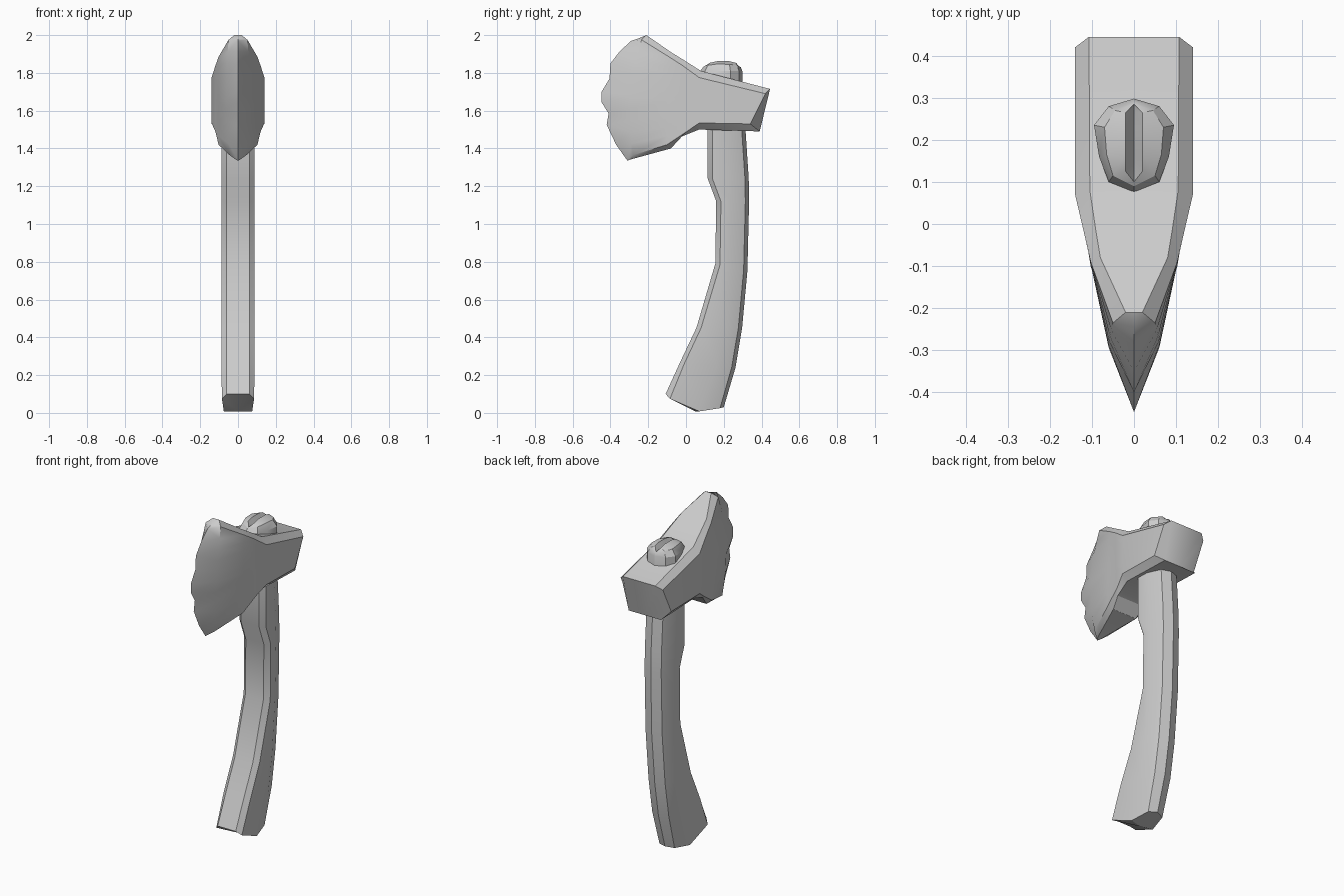
import bpy, bmesh, math

if "Cube" in bpy.data.objects:
    bpy.data.objects.remove(bpy.data.objects["Cube"])


def loft(name, rows, cap_start=False, cap_end=None, angle=28):
    """Skin equal-length half-section rows (x >= 0), then mirror across x."""
    bm = bmesh.new()
    grid = [[bm.verts.new(p) for p in row] for row in rows]
    for a, b in zip(grid, grid[1:]):
        for j in range(len(a) - 1):
            bm.faces.new((a[j], a[j + 1], b[j + 1], b[j]))
    if cap_start:
        bm.faces.new(grid[0])
    if cap_end:
        c = bm.verts.new(cap_end)
        for p, q in zip(grid[-1], grid[-1][1:]):
            bm.faces.new((p, q, c))
    bmesh.ops.remove_doubles(bm, verts=bm.verts[:], dist=0.0005)
    bmesh.ops.mirror(bm, geom=bm.verts[:] + bm.edges[:] + bm.faces[:],
                     axis='X', merge_dist=0.0005)
    bmesh.ops.remove_doubles(bm, verts=bm.verts[:], dist=0.0005)
    bmesh.ops.recalc_face_normals(bm, faces=bm.faces[:])
    me = bpy.data.meshes.new(name)
    bm.to_mesh(me)
    bm.free()
    ob = bpy.data.objects.new(name, me)
    bpy.context.collection.objects.link(ob)
    bpy.ops.object.select_all(action='DESELECT')
    ob.select_set(True)
    bpy.context.view_layer.objects.active = ob
    bpy.ops.object.shade_smooth_by_angle(angle=math.radians(angle))
    return ob


# Axe head: chipped cutting edge (y, z), top to bottom
edge = [(-.245, 1.985), (-.29, 1.97), (-.35, 1.915), (-.40, 1.85), (-.405, 1.77),
        (-.447, 1.70), (-.447, 1.645), (-.41, 1.585), (-.42, 1.525),
        (-.37, 1.42), (-.31, 1.335)]
n = len(edge)

# Stations from poll to blade: top, side top, side bottom, bottom as (x, y, z), belly (x, y)
stations = [
    ((.107, .445, 1.715), (.14, .42, 1.69), (.14, .34, 1.53), (.107, .39, 1.49), (0, 0)),
    ((.105, .08, 1.81), (.14, .07, 1.775), (.14, .07, 1.535), (.107, .07, 1.50), (0, 0)),
    ((.09, -.02, 1.873), (.119, -.02, 1.84), (.119, 0, 1.487), (.09, -.03, 1.46), (0, 0)),
    ((.08, -.08, 1.91), (.103, -.09, 1.885), (.103, -.10, 1.42), (.08, -.08, 1.40), (0, 0)),
    ((.02, -.21, 2.0), (.05, -.235, 1.975), (.045, -.28, 1.365), (.01, -.30, 1.34), (.013, -.035)),
]
head_rows = []
for top, st, sb, bot, (bx, by) in stations:
    row = [(0, top[1], top[2]), top]
    for j in range(n):
        t = j / (n - 1)
        k = 4 * t * (1 - t)
        x, y, z = (a + (b - a) * t for a, b in zip(st, sb))
        row.append((x + bx * k, y + by * k, z))
    head_rows.append(row + [bot, (0, bot[1], bot[2])])
tip = [(0, y, z) for y, z in edge]
head_rows.append([tip[0]] * 2 + tip + [tip[-1]] * 2)
loft("axe_head", head_rows, cap_start=True)

# Curved handle: front y, front z, back y, back z
spine = [(.115, 1.70, .30, 1.70), (.115, 1.50, .315, 1.50), (.115, 1.24, .332, 1.24),
         (.16, 1.12, .334, 1.12), (.155, .79, .325, .75), (.055, .45, .297, .45),
         (-.035, .26, .262, .24)]
handle_rows = []
for f, zf, b, zb in spine:
    ring = [(0, f), (.06, f), (.088, f + .025), (.088, b - .10), (.055, b - .02), (0, b)]
    handle_rows.append([(x, y, zf + (zb - zf) * (y - f) / (b - f)) for x, y in ring])
handle_rows.append([(0, -.108, .10), (.06, -.108, .10), (.085, -.085, .075),
                    (.075, .07, .008), (.05, .18, .025), (0, .20, .03)])
loft("handle", handle_rows, cap_start=True, cap_end=(0, .05, .008))

# Handle end above the head, split by a wedge groove
knob = [(0, .076), (.06, .10), (.083, .16), (.095, .235), (.06, .28), (0, .298)]
low = [(x, y, 1.70) for x, y in knob]
rim = [(x, y, 1.81) for x, y in knob]
dome = [(0, .09, 1.83), (.05, .115, 1.84), (.065, .165, 1.847),
        (.07, .23, 1.845), (.045, .27, 1.84), (0, .29, 1.83)]
lip = [(0, .10, 1.83), (.02, .125, 1.853), (.02, .165, 1.862),
       (.02, .23, 1.862), (.02, .265, 1.853), (0, .285, 1.83)]
groove = [(0, y, 1.825) for x, y, z in lip]
loft("handle_end", [low, rim, dome, lip, groove], cap_start=True)
